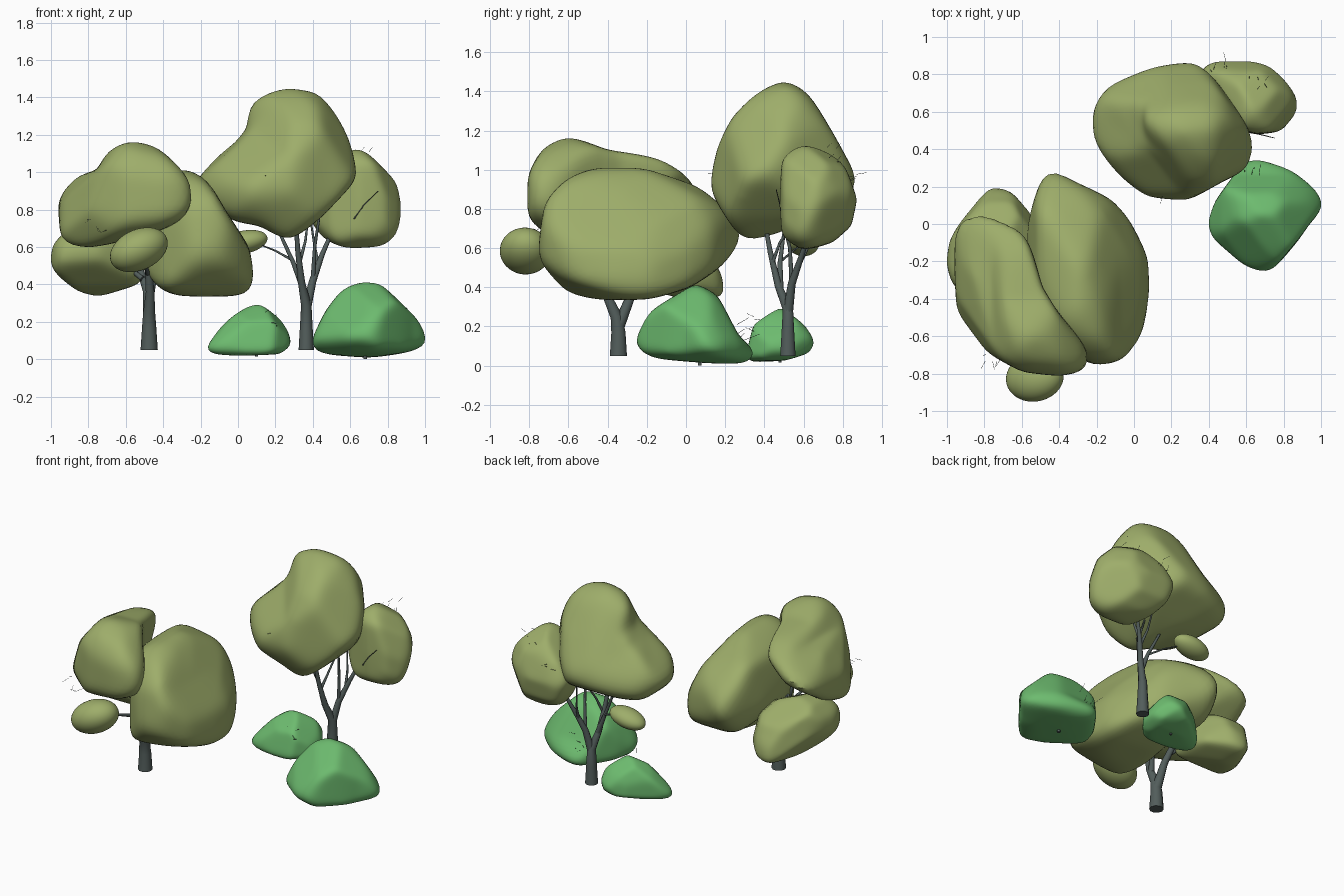
import bpy, bmesh, math, random
from mathutils import Vector, Euler

random.seed(4)


def material(name, rgb):
    m = bpy.data.materials.new(name)
    m.diffuse_color = (*rgb, 1)
    return m


OLIVE = material("olive leaves", (0.342, 0.42, 0.145))
GREEN = material("green leaves", (0.152, 0.495, 0.158))
BARK = material("grey bark", (0.085, 0.11, 0.105))

# profile planes (horizontal axis, vertical axis): three straight, three diagonal
PLANES = [(Vector(a), Vector(b)) for a, b in (
    ((1, 0, 0), (0, 0, 1)), ((0, 1, 0), (0, 0, 1)), ((1, 0, 0), (0, 1, 0)),
    ((0.819, 0.574, 0), (-0.243, 0.346, 0.906)),
    ((-0.819, -0.574, 0), (0.243, -0.346, 0.906)),
    ((-0.766, 0.643, 0), (0.322, 0.383, 0.866)))]


def polar_radius(outline, dx, dy):
    """Distance from the origin to a closed outline along a 2D direction."""
    best = 0
    for (ax, ay), (bx, by) in zip(outline, outline[1:] + outline[:1]):
        ex, ey = bx - ax, by - ay
        den = dx * ey - dy * ex
        if abs(den) < 1e-9:
            continue
        t = (ax * ey - ay * ex) / den
        u = (ax * dy - ay * dx) / den
        if t > 0 and -1e-6 <= u <= 1 + 1e-6:
            best = max(best, t)
    return best


def finish(name, bm, mat):
    me = bpy.data.meshes.new(name)
    bmesh.ops.recalc_face_normals(bm, faces=bm.faces)
    bm.to_mesh(me)
    bm.free()
    me.materials.append(mat)
    ob = bpy.data.objects.new(name, me)
    bpy.context.collection.objects.link(ob)
    smooth(ob)


def smooth(ob, convert=False):
    bpy.context.view_layer.objects.active = ob
    ob.select_set(True)
    if convert:
        bpy.ops.object.convert(target="MESH")
    bpy.ops.object.shade_smooth_by_angle(angle=math.radians(40))
    ob.select_set(False)


def blob(name, mat, centre, *outlines):
    """Rounded mass carved by one outline per profile plane (None skips a plane)."""
    c = Vector(centre)
    views = [([(a - c.dot(h), b - c.dot(w)) for a, b in pts], h, w)
             for pts, (h, w) in zip(outlines, PLANES) if pts]
    bm = bmesh.new()
    bmesh.ops.create_icosphere(bm, subdivisions=5, radius=1)
    for v in bm.verts:
        d = v.co.normalized()
        total = 0
        for pts, h, w in views:
            r = polar_radius(pts, d.dot(h), d.dot(w))
            total += r ** -24 if r > 0 else 0
        v.co = d * total ** (-1 / 24)
    for _ in range(4):
        bmesh.ops.smooth_vert(bm, verts=bm.verts, factor=0.5,
                              use_axis_x=True, use_axis_y=True, use_axis_z=True)
    # stretch each half axis back to the outline limits
    spans = [[p[0] for p in outlines[0]], [p[0] for p in outlines[1]], [p[1] for p in outlines[0]]]
    for k in range(3):
        lo, hi = min(v.co[k] for v in bm.verts), max(v.co[k] for v in bm.verts)
        up, down = (max(spans[k]) - c[k]) / hi, (min(spans[k]) - c[k]) / lo
        for v in bm.verts:
            v.co[k] *= up if v.co[k] > 0 else down
    bmesh.ops.translate(bm, verts=bm.verts, vec=c)
    finish(name, bm, mat)


def egg(name, mat, centre, radii, tilt=(0, 0, 0)):
    bm = bmesh.new()
    bmesh.ops.create_icosphere(bm, subdivisions=4, radius=1)
    rot = Euler([math.radians(a) for a in tilt])
    for v in bm.verts:
        p = Vector([a * b for a, b in zip(v.co, radii)])
        p.rotate(rot)
        v.co = p + Vector(centre)
    finish(name, bm, mat)


def limbs(name, mat, paths, sides=3):
    """Tapered round tubes, each path a list of (x, y, z, radius)."""
    cu = bpy.data.curves.new(name, "CURVE")
    cu.dimensions = "3D"
    cu.bevel_depth = 1
    cu.bevel_resolution = sides
    cu.use_fill_caps = True
    for path in paths:
        sp = cu.splines.new("POLY")
        sp.points.add(len(path) - 1)
        for p, (x, y, z, r) in zip(sp.points, path):
            p.co = (x, y, z, 1)
            p.radius = r
    cu.materials.append(mat)
    ob = bpy.data.objects.new(name, cu)
    bpy.context.collection.objects.link(ob)
    smooth(ob, convert=True)


# left tree crown
blob("left_tree_large_crown", OLIVE, (-0.25, -0.27, 0.66),
     [(-0.57, 0.62), (-0.5, 0.9), (-0.3, 1.01), (-0.18, 0.98), (-0.08, 0.8), (0.05, 0.6),
      (0.08, 0.45), (0.06, 0.37), (-0.02, 0.335), (-0.3, 0.35), (-0.44, 0.38)],
     [(-0.75, 0.43), (-0.74, 0.6), (-0.7, 0.82), (-0.6, 0.96), (-0.45, 1.01), (-0.2, 1.0), (0.03, 0.92),
      (0.2, 0.75), (0.27, 0.67), (0.12, 0.5), (0, 0.41), (-0.2, 0.35), (-0.42, 0.335), (-0.7, 0.4)],
     [(-0.46, 0.28), (-0.35, 0.19), (-0.12, 0.09), (-0.02, 0), (0.07, -0.2), (0.08, -0.35),
      (0.03, -0.6), (-0.06, -0.73), (-0.22, -0.75), (-0.4, -0.6), (-0.55, -0.3), (-0.57, -0.05)],
     [(-0.4, 0.98), (-0.29, 0.93), (-0.16, 0.86), (-0.06, 0.71), (-0.01, 0.54), (-0.03, 0.28),
      (-0.1, 0.21), (-0.7, 0.18), (-0.71, 0.45), (-0.65, 0.75), (-0.5, 0.92)],
     [(0.02, 0.42), (0.03, 0.54), (0.12, 0.7), (0.29, 0.88), (0.41, 0.98), (0.51, 1.02), (0.6, 0.97),
      (0.72, 0.75), (0.73, 0.45), (0.6, 0.27), (0.44, 0.29), (0.26, 0.28), (0.05, 0.35)],
     [(-0.34, 0.52), (-0.24, 0.62), (0.04, 0.7), (0.36, 0.67), (0.53, 0.62), (0.51, 0.45), (0.42, 0.29),
      (0.23, 0.2), (0.07, 0.06), (-0.08, -0.03), (-0.24, 0.07), (-0.39, 0.16), (-0.42, 0.35)])
blob("left_tree_upper_crown", OLIVE, (-0.65, -0.43, 0.86),
     [(-0.95, 0.68), (-0.96, 0.84), (-0.88, 0.96), (-0.75, 1.0), (-0.69, 1.1), (-0.56, 1.16),
      (-0.4, 1.1), (-0.27, 0.95), (-0.25, 0.82), (-0.32, 0.74), (-0.5, 0.67), (-0.8, 0.6), (-0.9, 0.61)],
     [(-0.81, 0.75), (-0.81, 0.95), (-0.72, 1.1), (-0.62, 1.16), (-0.4, 1.08), (-0.15, 1.04),
      (0.04, 0.93), (0.04, 0.8), (-0.2, 0.65), (-0.5, 0.6), (-0.74, 0.66)],
     [(-0.96, 0.04), (-0.8, 0.04), (-0.65, -0.03), (-0.57, -0.12), (-0.5, -0.35), (-0.4, -0.5),
      (-0.26, -0.65), (-0.25, -0.76), (-0.4, -0.81), (-0.6, -0.78), (-0.8, -0.67), (-0.94, -0.5)],
     [(-1.04, 0.68), (-0.99, 0.85), (-0.87, 0.98), (-0.68, 1.04), (-0.53, 1.02), (-0.55, 0.85),
      (-0.59, 0.6), (-0.65, 0.51), (-0.77, 0.49), (-0.96, 0.54)],
     [(0.54, 0.76), (0.57, 0.92), (0.61, 1.05), (0.73, 1.12), (0.88, 1.11), (0.99, 1.01), (1.04, 0.85),
      (1.06, 0.6), (1.04, 0.49), (0.88, 0.49), (0.66, 0.6)],
     [(0.75, 0.43), (0.5, 0.62), (0.3, 0.74), (-0.1, 0.7), (-0.45, 0.4), (-0.3, 0), (0.1, -0.1),
      (0.45, 0.05), (0.66, 0.25)])
blob("left_tree_low_crown", OLIVE, (-0.76, -0.08, 0.53),
     [(-1, 0.52), (-0.98, 0.6), (-0.9, 0.68), (-0.75, 0.72), (-0.55, 0.66), (-0.5, 0.5),
      (-0.6, 0.4), (-0.75, 0.34), (-0.86, 0.37), (-0.96, 0.44)],
     [(0.19, 0.36), (0.17, 0.46), (0.1, 0.58), (-0.1, 0.7), (-0.35, 0.7), (-0.37, 0.55),
      (-0.2, 0.4), (0, 0.34), (0.15, 0.34)],
     [(-1, -0.2), (-0.98, -0.1), (-0.9, 0.07), (-0.82, 0.16), (-0.76, 0.19), (-0.68, 0.16),
      (-0.6, 0.05), (-0.56, -0.1), (-0.6, -0.25), (-0.75, -0.35), (-0.95, -0.33)],
     None,
     [(0.46, 0.1), (0.46, 0.22), (0.51, 0.38), (0.6, 0.46), (0.82, 0.51), (0.94, 0.44), (0.985, 0.36),
      (0.97, 0.29), (0.82, 0.19), (0.66, 0.1), (0.51, 0.07)],
     [(0.71, 0.14), (0.69, 0.26), (0.61, 0.35), (0.45, 0.42), (0.3, 0.3), (0.29, 0.1), (0.39, 0.03),
      (0.51, -0.03), (0.63, 0.01)])
egg("left_tree_small_tuft", OLIVE, (-0.53, -0.82, 0.585), (0.163, 0.13, 0.108), (-12, -24, 8))

# right tree crown
blob("right_tree_main_crown", OLIVE, (0.26, 0.48, 1.02),
     [(-0.22, 0.97), (-0.17, 1.05), (0, 1.14), (0.07, 1.22), (0.07, 1.35), (0.2, 1.42), (0.3, 1.445),
      (0.44, 1.42), (0.53, 1.31), (0.58, 1.2), (0.63, 1.0), (0.43, 0.77), (0.27, 0.65),
      (0.13, 0.74), (-0.02, 0.76), (-0.15, 0.85)],
     [(0.13, 0.92), (0.17, 1.1), (0.25, 1.25), (0.38, 1.4), (0.52, 1.445), (0.6, 1.4), (0.74, 1.17),
      (0.86, 0.96), (0.84, 0.85), (0.65, 0.76), (0.3, 0.65)],
     [(-0.22, 0.6), (-0.12, 0.73), (0.1, 0.82), (0.32, 0.87), (0.45, 0.75), (0.58, 0.6), (0.63, 0.33),
      (0.45, 0.24), (0.28, 0.14), (0.08, 0.16), (-0.05, 0.25), (-0.22, 0.47)],
     [(0.37, 1.4), (0.5, 1.42), (0.67, 1.37), (0.77, 1.23), (0.79, 1.05), (0.74, 0.85), (0.64, 0.78),
      (0.4, 0.61), (0.3, 0.71), (0.15, 0.82), (0.09, 0.97), (0.11, 1.07), (0.26, 1.18), (0.34, 1.26)],
     [(-0.72, 1.12), (-0.63, 1.2), (-0.5, 1.2), (-0.39, 1.14), (-0.31, 0.98), (-0.12, 0.78), (-0.07, 0.65),
      (-0.09, 0.54), (-0.28, 0.49), (-0.47, 0.52), (-0.75, 0.6), (-0.79, 0.73), (-0.77, 0.98)],
     [(-0.1, 1.42), (0.01, 1.56), (0.2, 1.52), (0.29, 1.42), (0.42, 1.23), (0.56, 1.06), (0.54, 0.95),
      (0.42, 0.89), (0.2, 0.77), (0.04, 0.76), (-0.12, 0.8), (-0.27, 1.1)])
blob("right_tree_side_crown", OLIVE, (0.61, 0.68, 0.86),
     [(0.36, 0.86), (0.43, 1.05), (0.6, 1.12), (0.72, 1.1), (0.82, 1.02), (0.87, 0.88), (0.87, 0.74),
      (0.83, 0.64), (0.75, 0.6), (0.6, 0.595), (0.43, 0.65)],
     [(0.48, 0.85), (0.5, 1.03), (0.55, 1.09), (0.62, 1.12), (0.72, 1.1), (0.8, 1.03), (0.87, 0.85),
      (0.84, 0.72), (0.75, 0.64), (0.6, 0.595), (0.5, 0.67)],
     [(0.87, 0.66), (0.85, 0.74), (0.75, 0.83), (0.6, 0.88), (0.45, 0.88), (0.36, 0.83), (0.4, 0.65),
      (0.5, 0.55), (0.65, 0.49), (0.8, 0.51), (0.86, 0.58)],
     [(0.67, 0.88), (0.8, 1.03), (0.89, 1.08), (1.02, 1.02), (1.1, 0.87), (1.105, 0.72), (1.07, 0.63),
      (0.99, 0.58), (0.8, 0.58), (0.67, 0.63)],
     [(-1.1, 0.73), (-1.07, 0.85), (-0.97, 0.94), (-0.86, 0.95), (-0.72, 0.9), (-0.66, 0.7), (-0.7, 0.57),
      (-0.78, 0.46), (-0.91, 0.44), (-1.02, 0.51)],
     [(-0.27, 1.08), (-0.27, 1.2), (-0.22, 1.33), (-0.12, 1.4), (0.04, 1.39), (0.17, 1.3), (0.25, 1.18),
      (0.2, 1.08), (0.07, 0.96), (-0.05, 0.91), (-0.21, 0.96)])
egg("right_tree_small_tuft", OLIVE, (0.03, 0.6, 0.625), (0.13, 0.08, 0.062), (0, -12, 0))

# bushes
blob("front_bush", GREEN, (0.68, 0.03, 0.17),
     [(0.4, 0.1), (0.48, 0.25), (0.58, 0.38), (0.68, 0.41), (0.8, 0.38), (0.9, 0.25), (1.0, 0.12),
      (0.96, 0.06), (0.7, 0.01), (0.5, 0.03), (0.41, 0.05)],
     [(-0.25, 0.12), (-0.2, 0.23), (-0.06, 0.4), (0.05, 0.41), (0.14, 0.36), (0.25, 0.15),
      (0.34, 0.07), (0.3, 0.01), (0.1, 0.02), (-0.23, 0.05)],
     [(0.4, 0), (0.45, 0.12), (0.58, 0.3), (0.66, 0.34), (0.85, 0.25), (1.0, 0.12), (0.9, 0),
      (0.78, -0.22), (0.7, -0.25), (0.55, -0.2), (0.42, -0.1)],
     [(0.3, -0.03), (0.33, 0.07), (0.45, 0.19), (0.58, 0.22), (0.69, 0.19), (0.83, 0), (0.88, -0.07),
      (0.87, -0.12), (0.67, -0.17), (0.48, -0.19), (0.38, -0.14)],
     [(-0.87, 0.26), (-0.78, 0.44), (-0.66, 0.53), (-0.5, 0.48), (-0.37, 0.35), (-0.3, 0.22),
      (-0.31, 0.16), (-0.47, 0.09), (-0.69, 0.07), (-0.82, 0.15)],
     [(-0.71, 0.21), (-0.7, 0.48), (-0.53, 0.6), (-0.37, 0.57), (-0.25, 0.45), (-0.25, 0.23),
      (-0.31, 0.18), (-0.56, 0.19)])
blob("rear_bush", GREEN, (0.1, 0.48, 0.12),
     [(-0.16, 0.07), (-0.1, 0.14), (0, 0.24), (0.1, 0.29), (0.2, 0.26), (0.26, 0.17), (0.28, 0.06),
      (0.22, 0.03), (0, 0.02), (-0.13, 0.03)],
     [(0.31, 0.05), (0.35, 0.2), (0.42, 0.28), (0.5, 0.29), (0.57, 0.25), (0.65, 0.12),
      (0.64, 0.07), (0.5, 0.03), (0.33, 0.02)],
     [(-0.16, 0.38), (-0.1, 0.47), (0.05, 0.6), (0.15, 0.65), (0.26, 0.62), (0.28, 0.5), (0.27, 0.4),
      (0.18, 0.31), (0, 0.31), (-0.12, 0.34)],
     [(0.09, 0.21), (0.23, 0.35), (0.34, 0.41), (0.45, 0.39), (0.53, 0.29), (0.55, 0.2), (0.42, 0.12),
      (0.3, 0.1), (0.13, 0.17)],
     [(-0.53, -0.03), (-0.5, 0.05), (-0.37, 0.12), (-0.25, 0.07), (-0.15, -0.03), (-0.085, -0.11),
      (-0.1, -0.14), (-0.28, -0.14), (-0.44, -0.13), (-0.51, -0.09)],
     [(0.05, 0.16), (0.07, 0.35), (0.2, 0.48), (0.32, 0.43), (0.39, 0.29), (0.39, 0.14), (0.32, 0.12)])
limbs("bush_stems", BARK, [[(0.68, 0.07, 0.0, 0.01), (0.68, 0.07, 0.06, 0.01)],
                           [(0.1, 0.48, 0.015, 0.008), (0.1, 0.48, 0.06, 0.008)]])

# trunks and branches
limbs("left_tree_trunk", BARK, [
    [(-0.475, -0.345, 0.05, 0.046), (-0.475, -0.345, 0.17, 0.038), (-0.475, -0.355, 0.25, 0.032),
     (-0.47, -0.405, 0.36, 0.023), (-0.48, -0.44, 0.5, 0.019), (-0.52, -0.5, 0.75, 0.01)],
    [(-0.475, -0.345, 0.2, 0.032), (-0.485, -0.28, 0.36, 0.023), (-0.53, -0.24, 0.5, 0.018),
     (-0.65, -0.2, 0.66, 0.01)],
    [(-0.47, -0.39, 0.33, 0.02), (-0.45, -0.36, 0.43, 0.016), (-0.35, -0.3, 0.6, 0.01)],
    [(-0.48, -0.42, 0.45, 0.013), (-0.5, -0.6, 0.52, 0.008), (-0.52, -0.8, 0.57, 0.004)],
    [(-0.51, -0.28, 0.43, 0.015), (-0.6, -0.2, 0.5, 0.01), (-0.72, -0.12, 0.54, 0.006)]])
limbs("right_tree_trunk", BARK, [
    [(0.365, 0.52, 0.05, 0.041), (0.365, 0.52, 0.17, 0.034), (0.365, 0.52, 0.29, 0.028),
     (0.34, 0.47, 0.41, 0.019), (0.32, 0.43, 0.58, 0.014), (0.3, 0.38, 0.85, 0.007)],
    [(0.365, 0.52, 0.27, 0.026), (0.4, 0.54, 0.42, 0.02), (0.45, 0.59, 0.56, 0.014),
     (0.52, 0.64, 0.72, 0.008)],
    [(0.345, 0.48, 0.39, 0.018), (0.29, 0.48, 0.53, 0.012), (0.22, 0.5, 0.68, 0.008), (0.15, 0.52, 0.85, 0.005)],
    [(0.29, 0.48, 0.53, 0.007), (0.2, 0.54, 0.58, 0.005), (0.1, 0.59, 0.62, 0.003)],
    [(0.4, 0.54, 0.42, 0.013), (0.41, 0.53, 0.6, 0.009), (0.44, 0.48, 0.8, 0.006), (0.5, 0.45, 0.95, 0.003)],
    [(0.33, 0.44, 0.52, 0.01), (0.36, 0.48, 0.63, 0.007), (0.38, 0.6, 0.8, 0.004)],
    [(0.43, 0.57, 0.5, 0.011), (0.41, 0.62, 0.6, 0.007), (0.38, 0.66, 0.8, 0.004)]])

# thin twigs poking through the leaves
twigs = [[(0.62, 0.49, 0.75, 0.004), (0.67, 0.48, 0.82, 0.003), (0.75, 0.46, 0.9, 0.002)]]
for x, y, z, ux, uy, uz in ((0.45, 0.84, 0.95, 0, 1, 0.4), (0.66, 0.76, 1.07, 0, 0.4, 0.6),
                            (0.2, 0.2, 0.95, -0.4, -1, 0.3), (-0.75, -0.7, 0.72, -0.3, -0.6, 0),
                            (0.62, 0.27, 0.17, 0, 1, 0.5), (0.16, 0.33, 0.22, 0.3, -1, 0.3)):
    for _ in range(5):
        a = Vector((x, y, z)) + Vector([random.uniform(-0.05, 0.05) for _ in range(3)])
        b = a + (Vector((ux, uy, uz)) + Vector([random.uniform(-0.5, 0.5) for _ in range(3)])) * 0.05
        twigs.append([(*a, 0.0012), (*b, 0.0008)])
limbs("fine_twigs", BARK, twigs, sides=0)
